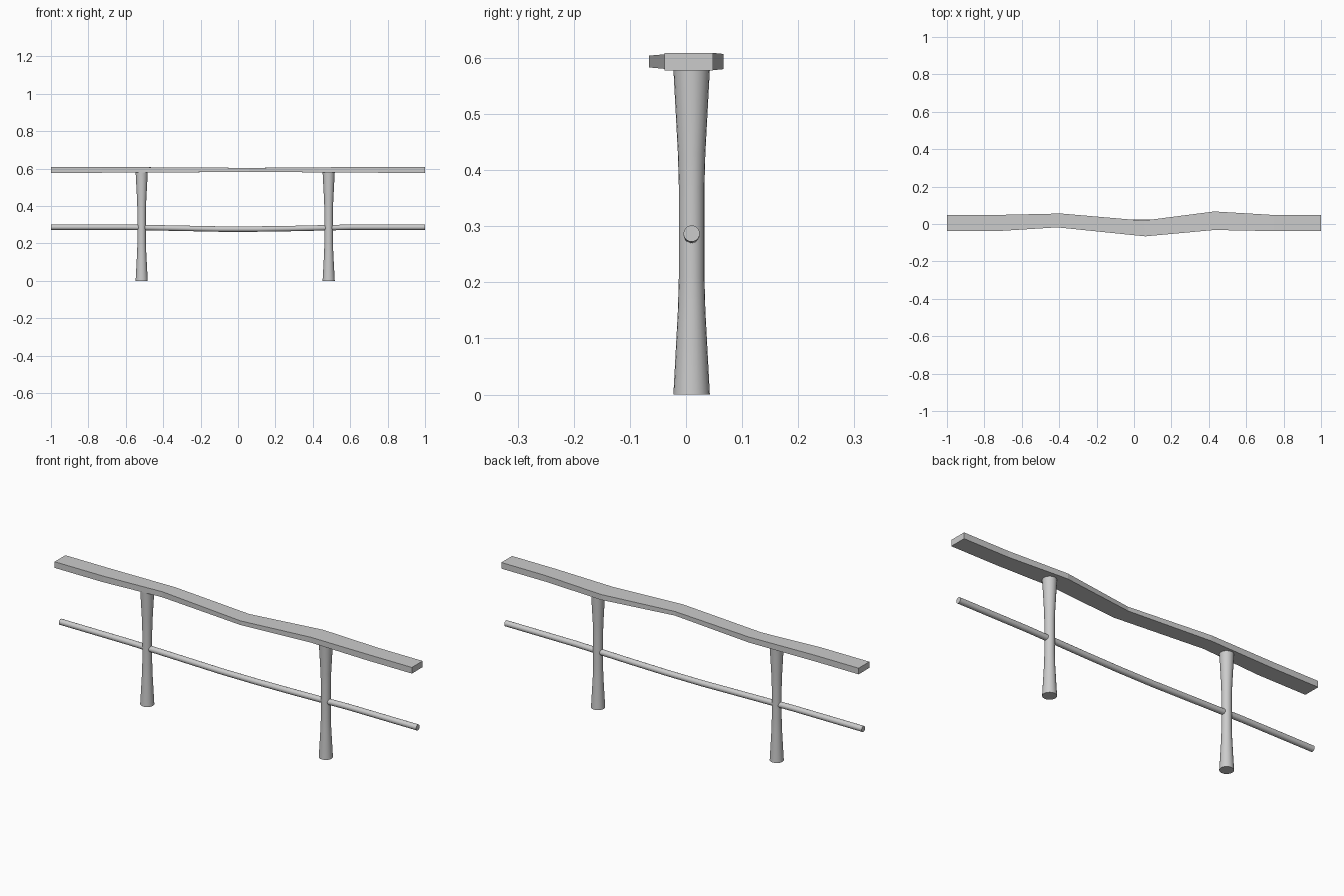
import bpy, bmesh
from math import cos, sin, tau

if "Cube" in bpy.data.objects:
    bpy.data.objects.remove(bpy.data.objects["Cube"])


def loft(name, rings, smooth=False):
    """Skin a list of equal-sized point rings and cap both ends."""
    bm = bmesh.new()
    loops = [[bm.verts.new(p) for p in ring] for ring in rings]
    n = len(loops[0])
    for a, b in zip(loops, loops[1:]):
        for i in range(n):
            j = (i + 1) % n
            bm.faces.new((a[i], a[j], b[j], b[i]))
    bm.faces.new(loops[0])
    bm.faces.new(loops[-1])
    bmesh.ops.recalc_face_normals(bm, faces=bm.faces)
    mesh = bpy.data.meshes.new(name)
    bm.to_mesh(mesh)
    bm.free()
    obj = bpy.data.objects.new(name, mesh)
    bpy.context.collection.objects.link(obj)
    if smooth:
        bpy.context.view_layer.objects.active = obj
        obj.select_set(True)
        bpy.ops.object.shade_smooth_by_angle()
        obj.select_set(False)
    return obj


SIDES = 20
circle = [(cos(tau * i / SIDES), sin(tau * i / SIDES)) for i in range(SIDES)]
Y = 0.01  # line of the posts and lower rail

# Warped top plank: (x front, y front, x back, y back, z bottom, z top)
stations = [
    (-1.0, -0.038, -1.0, 0.048, 0.578, 0.609),
    (-0.73, -0.038, -0.75, 0.048, 0.578, 0.609),
    (-0.41, -0.018, -0.39, 0.056, 0.579, 0.607),
    (0.06, -0.066, 0.05, 0.018, 0.583, 0.604),
    (0.43, -0.032, 0.43, 0.067, 0.580, 0.607),
    (0.75, -0.038, 0.75, 0.048, 0.578, 0.609),
    (1.0, -0.038, 1.0, 0.048, 0.578, 0.609),
]
loft("top_plank", [[(xf, yf, lo), (xb, yb, lo), (xb, yb, hi), (xf, yf, hi)]
                   for xf, yf, xb, yb, lo, hi in stations])

# Sagging round lower rail: (x, z)
rail = [(-1, 0.287), (-0.61, 0.287), (-0.3, 0.281), (-0.1, 0.277),
        (0.1, 0.277), (0.3, 0.280), (0.61, 0.287), (1, 0.287)]
loft("lower_rail", [[(x, Y + 0.0145 * c, z + 0.0145 * s) for c, s in circle]
                    for x, z in rail], True)

# Waisted posts: (z, radius)
profile = [(0, 0.0325), (0.15, 0.0245), (0.21, 0.0228),
           (0.37, 0.0228), (0.43, 0.0245), (0.58, 0.0325)]
for side, x in (("left", -0.515), ("right", 0.485)):
    loft(side + "_post", [[(x + r * c, Y + r * s, z) for c, s in circle]
                          for z, r in profile], True)
